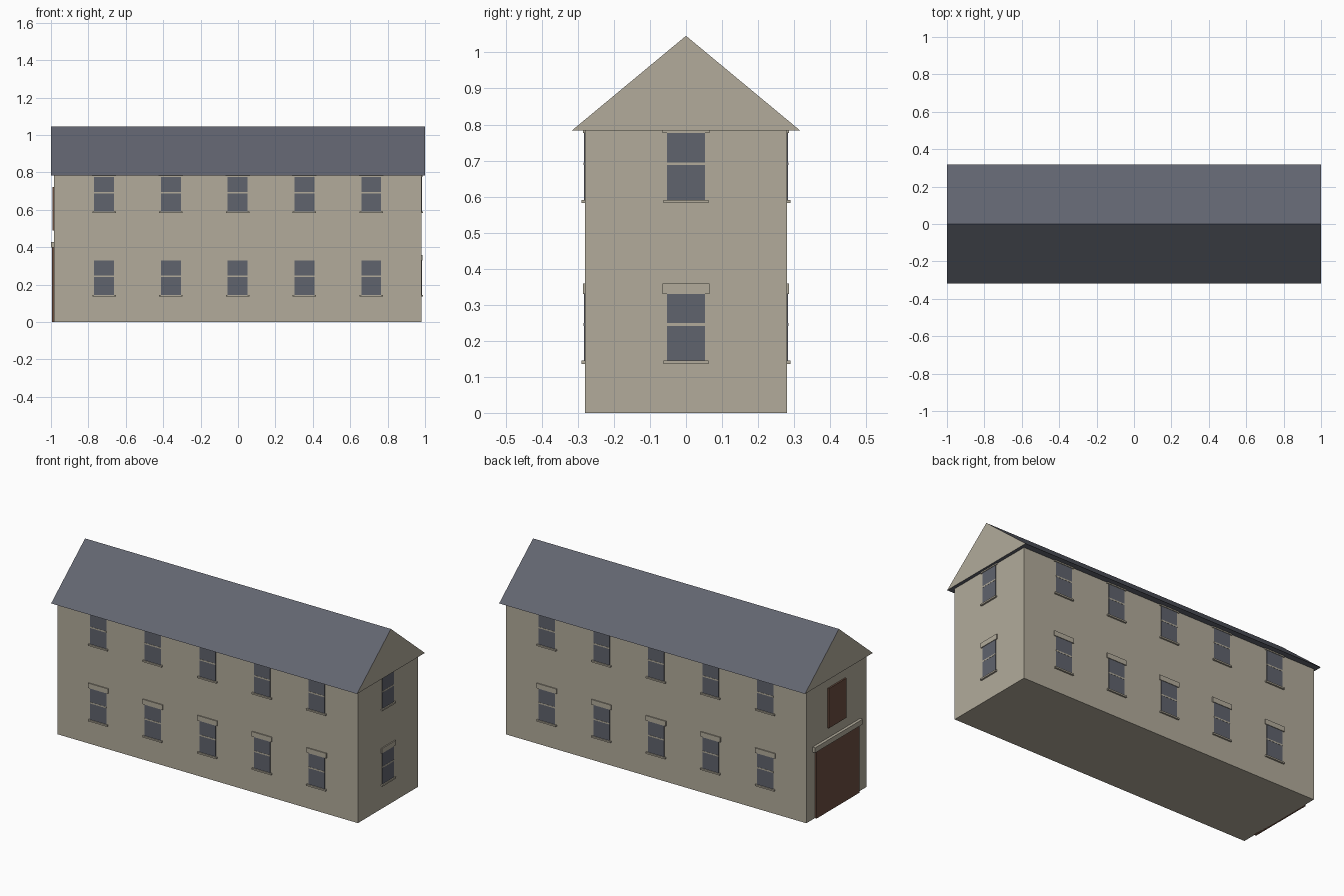
import bpy
from math import pi
from mathutils import Matrix, Vector

cube = bpy.data.objects.get("Cube")
if cube:
    bpy.data.objects.remove(cube, do_unlink=True)


def material(name, srgb):
    rgb = [((c / 255 + 0.055) / 1.055) ** 2.4 for c in srgb]
    m = bpy.data.materials.new(name)
    m.use_nodes = True
    m.diffuse_color = (*rgb, 1)
    m.node_tree.nodes["Principled BSDF"].inputs["Base Color"].default_value = (*rgb, 1)
    return m


STONE = material("stone", (178, 171, 155))
SLATE = material("slate", (98, 101, 112))
GLASS = material("window_glass", (96, 99, 109))
WOOD = material("brown_wood", (108, 78, 64))


def make(name, verts, faces, *mats):
    mesh = bpy.data.meshes.new(name)
    mesh.from_pydata(verts, [], faces)
    for m in mats:
        mesh.materials.append(m)
    ob = bpy.data.objects.new(name, mesh)
    bpy.context.collection.objects.link(ob)
    return ob


def box(name, lo, hi, mat, place=Matrix()):
    """Box between two corners, moved by the placing matrix."""
    verts = [place @ Vector((x, y, z)) for x in (lo[0], hi[0])
             for y in (lo[1], hi[1]) for z in (lo[2], hi[2])]
    faces = [(0, 1, 3, 2), (4, 6, 7, 5), (0, 4, 5, 1),
             (2, 3, 7, 6), (0, 2, 6, 4), (1, 5, 7, 3)]
    return make(name, verts, faces, mat)


def on_wall(x, y, z, turn):
    """Local frame on a wall: x along it, -y outwards, z up."""
    return Matrix.Translation((x, y, z)) @ Matrix.Rotation(turn, 4, "Z")


LEFT, RIGHT, DEPTH, EAVES = -0.983, 0.98, 0.28, 0.783

# Walls
box("walls", (LEFT, -DEPTH, 0), (RIGHT, DEPTH, EAVES), STONE)

# Solid pitched roof with stone gable ends and slate slopes
profile = [(-0.317, EAVES), (0.317, EAVES), (0, 1.046)]
roof = make("roof", [(x, y, z) for x in (-1, 1) for y, z in profile],
            [(0, 2, 1), (3, 4, 5), (0, 1, 4, 3), (1, 2, 5, 4), (2, 0, 3, 5)],
            SLATE, STONE)
for face in roof.data.polygons:
    face.material_index = int(abs(face.normal.x) > 0.9)


# Sash window: glass, meeting bar, sill and lintel
def window(name, place, lintel):
    box(name + "_glass", (-0.053, -0.003, 0.145), (0.053, 0.01, 0.33), GLASS, place)
    box(name + "_bar", (-0.053, -0.004, 0.241), (0.053, 0.01, 0.249), STONE, place)
    box(name + "_sill", (-0.063, -0.01, 0.136), (0.063, 0.01, 0.145), STONE, place)
    box(name + "_lintel", (-0.065, -0.006, 0.33), (0.065, 0.01, lintel), STONE, place)


for floor, z, lintel in (("lower", 0, 0.359), ("upper", 0.446, 0.337)):
    for i in range(5):
        x = -0.002 + 0.357 * (i - 2)
        window(f"{floor}_front_window_{i + 1}", on_wall(x, -DEPTH, z, 0), lintel)
        window(f"{floor}_back_window_{i + 1}", on_wall(x, DEPTH, z, pi), lintel)
    window(f"{floor}_end_window", on_wall(RIGHT, 0, z, pi / 2), lintel)

# Wide ground door with its lintel, and the loft door above
end = on_wall(LEFT, 0, 0, -pi / 2)
box("ground_door", (-0.2, -0.011, 0), (0.2, 0.01, 0.398), WOOD, end)
box("ground_door_lintel", (-0.222, -0.017, 0.398), (0.222, 0.01, 0.428), STONE, end)
box("loft_door", (-0.083, -0.009, 0.488), (0.083, 0.01, 0.722), WOOD, end)
